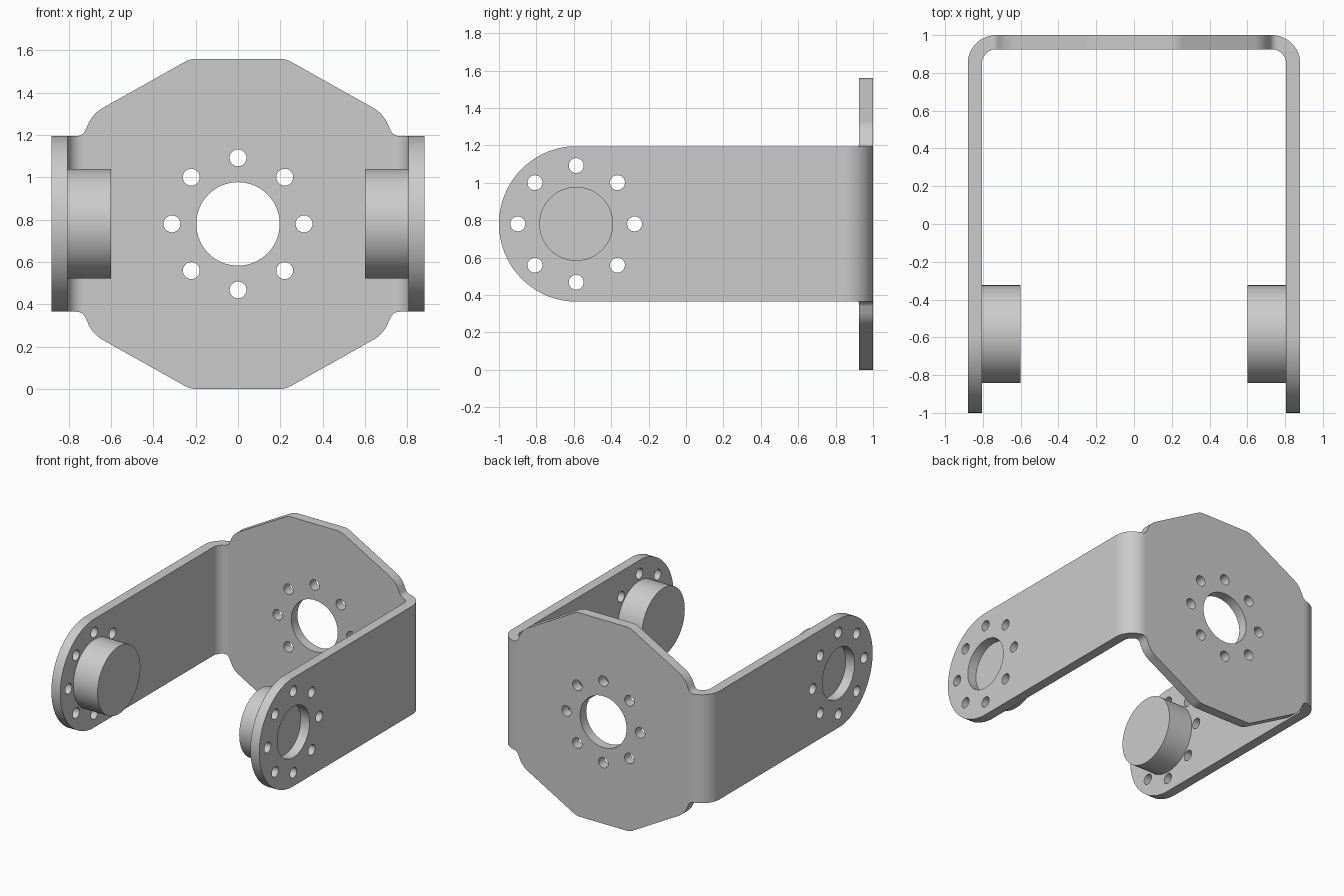
import bpy, bmesh, math
from mathutils import Vector, Matrix

cube = bpy.data.objects.get("Cube")
if cube:
    bpy.data.objects.remove(cube)

MID, THICK, HALF = 0.78, 0.075, 0.88      # centre height, sheet thickness, half width
PIVOT = -0.587                            # y of the arm hole pattern

metal = bpy.data.materials.new("grey metal")
metal.use_nodes = True
GREY = (0.6, 0.6, 0.6, 1)
metal.diffuse_color = GREY
metal.node_tree.nodes["Principled BSDF"].inputs["Base Color"].default_value = GREY


def rounded(points, steps=12):
    """Outline from (x, y, corner radius) points."""
    out = []
    for i, (x, y, r) in enumerate(points):
        p = Vector((x, y))
        if r == 0:
            out.append(p)
            continue
        a = (Vector(points[i - 1][:2]) - p).normalized()
        b = (Vector(points[(i + 1) % len(points)][:2]) - p).normalized()
        half = a.angle(b) / 2
        centre = p + (a + b).normalized() * r / math.sin(half)
        start = p + a * r / math.tan(half) - centre
        end = p + b * r / math.tan(half) - centre
        turn = math.atan2(start.x * end.y - start.y * end.x, start.dot(end))
        out += [centre + Matrix.Rotation(turn * k / steps, 2) @ start
                for k in range(steps + 1)]
    return out


def prism(name, outline, low, high, place):
    """Extrude an outline; place maps (u, v, depth) to a position."""
    bm = bmesh.new()
    face = bm.faces.new([bm.verts.new(place(p.x, p.y, low)) for p in outline])
    new = bmesh.ops.extrude_face_region(bm, geom=[face])["geom"]
    shift = Vector(place(0, 0, high)) - Vector(place(0, 0, low))
    bmesh.ops.translate(bm, vec=shift,
                        verts=[g for g in new if isinstance(g, bmesh.types.BMVert)])
    bmesh.ops.recalc_face_normals(bm, faces=bm.faces)
    mesh = bpy.data.meshes.new(name)
    bm.to_mesh(mesh)
    bm.free()
    mesh.materials.append(metal)
    obj = bpy.data.objects.new(name, mesh)
    bpy.context.collection.objects.link(obj)
    return obj


def circle(u, v, r, n):
    return [Vector((u + r * math.cos(math.tau * k / n), v + r * math.sin(math.tau * k / n)))
            for k in range(n)]


def activate(obj):
    bpy.ops.object.select_all(action="DESELECT")
    obj.select_set(True)
    bpy.context.view_layer.objects.active = obj


def cut(obj, tool, operation):
    activate(obj)
    mod = obj.modifiers.new("cut", "BOOLEAN")
    mod.operation, mod.solver, mod.object = operation, "EXACT", tool
    bpy.ops.object.modifier_apply(modifier=mod.name)
    bpy.data.objects.remove(tool)


def finish(obj):
    activate(obj)
    bpy.ops.object.shade_smooth_by_angle(angle=math.radians(30))
    obj.modifiers.new("flat faces", "WEIGHTED_NORMAL").keep_sharp = True


along_x = lambda u, v, d: (d, u, v)
along_y = lambda u, v, d: (u, d, v)
along_z = lambda u, v, d: (u, v, d)

# Bent sheet: U-shaped section with rounded bends
inner = HALF - THICK
section = rounded([(-HALF, -1, 0), (-HALF, 1, 0.15), (HALF, 1, 0.15), (HALF, -1, 0),
                   (inner, -1, 0), (inner, 1 - THICK, 0.075),
                   (-inner, 1 - THICK, 0.075), (-inner, -1, 0)])
bracket = prism("bent_bracket", section, 0, 2 * MID, along_z)

# Front silhouette: eight-sided plate with relief notches beside the arms
quarter = [(0.225, MID, 0.12), (0.685, 0.522, 0.16), (0.733, 0.415, 0.045), (1, 0.415, 0)]
right = quarter + [(x, -z, r) for x, z, r in reversed(quarter)]
front = [(x, MID + z, r) for x, z, r in right]
front += [(-x, z, r) for x, z, r in reversed(front)]
cut(bracket, prism("front_shape", rounded(front), -1.2, 1.2, along_y), "INTERSECT")

# Side silhouette: round arm ends
end = [(-1, 0.416, 0.416), (0.5, 0.416, 0), (0.5, 1, 0), (1.2, 1, 0)]
side = end + [(y, -z, r) for y, z, r in reversed(end)]
side = [(y, MID + z, r) for y, z, r in side]
cut(bracket, prism("side_shape", rounded(side, 20), -1, 1, along_x), "INTERSECT")

# Centre hole and ring of eight screw holes, in the plate and through both arms
for u, low, high, place, big in ((0, 0.8, 1.2, along_y, 0.197),
                                 (PIVOT, -1, 1, along_x, 0.195)):
    cut(bracket, prism("hole", circle(u, MID, big, 64), low, high, place), "DIFFERENCE")
    for c in circle(u, MID, 0.312, 8):
        cut(bracket, prism("hole", circle(c.x, c.y, 0.04, 24), low, high, place), "DIFFERENCE")
finish(bracket)

# Solid round bosses on the inner faces of the arms
for name, s in (("left_boss", 1), ("right_boss", -1)):
    finish(prism(name, circle(PIVOT + 0.004, MID, 0.259, 64), s * 0.6, s * inner, along_x))
